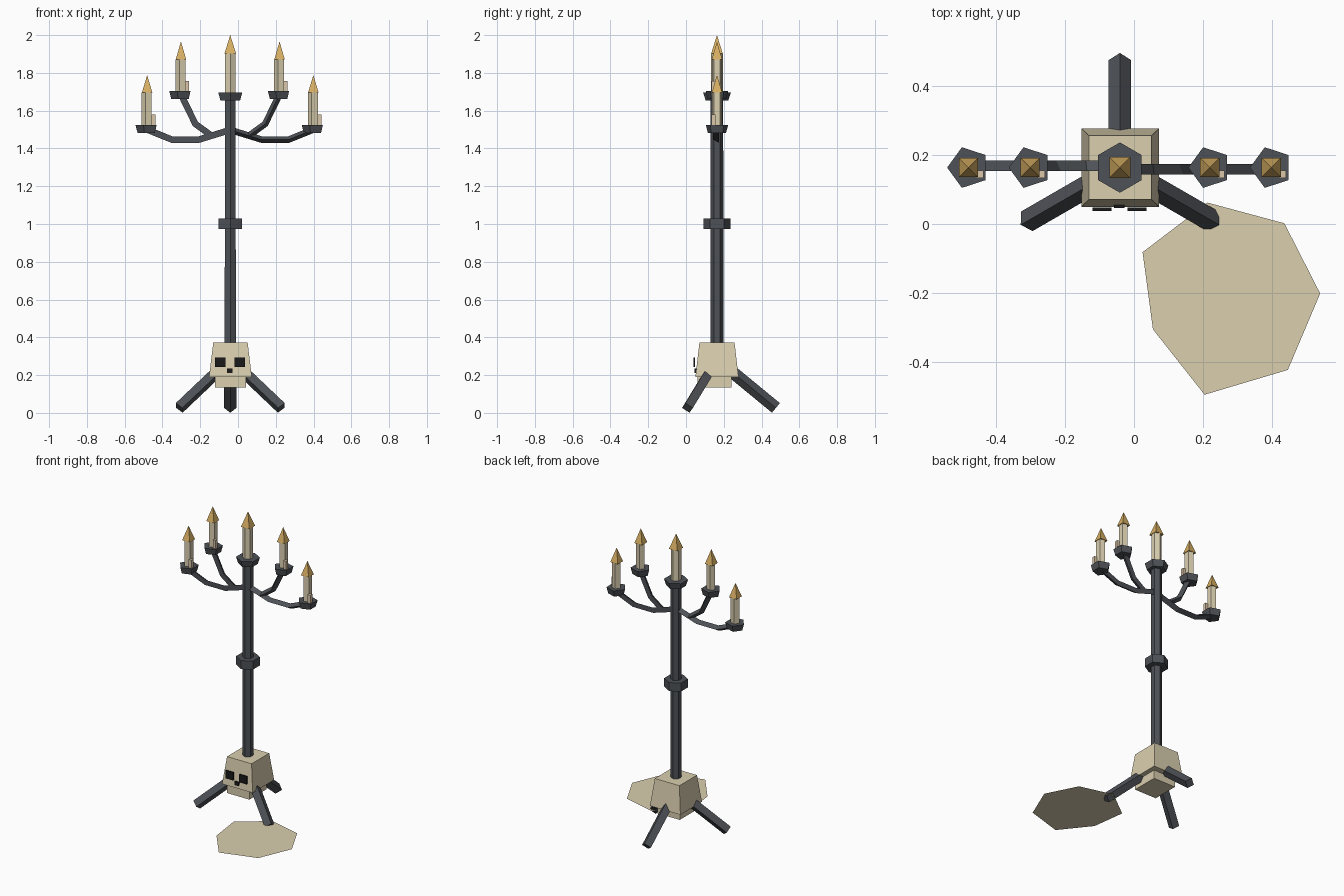
import bpy
import bmesh
from math import cos, sin, pi, radians
from mathutils import Vector

cube = bpy.data.objects.get("Cube")
if cube:
    bpy.data.objects.remove(cube, do_unlink=True)

PX, PY = -0.041, 0.164  # axis of the stand


def material(name, r, g, b):
    m = bpy.data.materials.new(name)
    m.use_nodes = True
    m.diffuse_color = (r, g, b, 1)
    bsdf = m.node_tree.nodes["Principled BSDF"]
    bsdf.inputs["Base Color"].default_value = (r, g, b, 1)
    bsdf.inputs["Roughness"].default_value = 0.9
    return m


IRON = material("dark iron", 0.075, 0.082, 0.093)
BONE = material("bone", 0.70, 0.62, 0.43)
BLACK = material("black", 0.01, 0.01, 0.011)
FLAME = material("flame", 0.69, 0.43, 0.125)
WAX = material("wax drip", 0.72, 0.57, 0.40)


def loft(name, rings, mat):
    """Skin closed rings of points, with flat end caps."""
    bm = bmesh.new()
    loops = [[bm.verts.new(p) for p in ring] for ring in rings]
    n = len(loops[0])
    for a, b in zip(loops, loops[1:]):
        for i in range(n):
            j = (i + 1) % n
            bm.faces.new((a[i], a[j], b[j], b[i]))
    bm.faces.new(loops[0])
    if len(loops) > 1:
        bm.faces.new(loops[-1])
        bmesh.ops.remove_doubles(bm, verts=bm.verts, dist=1e-5)
        bmesh.ops.recalc_face_normals(bm, faces=bm.faces)
    me = bpy.data.meshes.new(name)
    bm.to_mesh(me)
    bm.free()
    me.materials.append(mat)
    ob = bpy.data.objects.new(name, me)
    bpy.context.collection.objects.link(ob)
    return ob


def prism(name, x, y, levels, sides, turn, mat):
    """Upright faceted solid; levels are (height, radius) pairs."""
    angles = [radians(turn) + 2 * pi * i / sides for i in range(sides)]
    return loft(name, [[(x + r * cos(a), y + r * sin(a), z) for a in angles]
                       for z, r in levels], mat)


def box(name, x, y, z, mat, taper=(0, 0)):
    """Box from (min, max) ranges; the top shrinks by the taper."""
    rings = []
    for h, (tx, ty) in zip(z, ((0, 0), taper)):
        x0, x1, y0, y1 = x[0] + tx, x[1] - tx, y[0] + ty, y[1] - ty
        rings.append([(x0, y0, h), (x1, y0, h), (x1, y1, h), (x0, y1, h)])
    return loft(name, rings, mat)


def bar(name, path, radius, sides, turn, mat):
    """Faceted bar along a path lying in a vertical plane."""
    pts = [Vector(p) for p in path]
    flat = pts[-1] - pts[0]
    side = Vector((-flat.y, flat.x, 0)).normalized()
    angles = [radians(turn) + 2 * pi * k / sides for k in range(sides)]
    rings = []
    for i, p in enumerate(pts):
        before = (p - pts[i - 1]).normalized() if i else Vector()
        after = (pts[i + 1] - p).normalized() if i + 1 < len(pts) else Vector()
        up = side.cross((before + after).normalized())
        rings.append([p + radius * (side * sin(t) + up * cos(t)) for t in angles])
    return loft(name, rings, mat)


# Pole and collar
prism("pole", PX, PY, [(0.3, 0.034), (1.67, 0.033)], 6, 30, IRON)
prism("pole_collar", PX, PY, [(0.973, 0.072), (1.03, 0.072)], 6, 30, IRON)

# Skull base with jaw and face plates
box("skull", (-0.153, 0.073), (0.05, 0.278), (0.191, 0.372), BONE, (0.022, 0.021))
box("jaw", (-0.122, 0.042), (0.06, 0.24), (0.134, 0.2), BONE)
for name, x in (("right_eye", -0.121), ("left_eye", -0.019)):
    box(name, (x, x + 0.056), (0.0385, 0.048), (0.242, 0.294), BLACK)
box("nose", (-0.058, -0.028), (0.046, 0.0555), (0.21, 0.235), BLACK)

# Three splayed square legs, set on edge
for name, angle in (("back_leg", 90), ("right_leg", 210), ("left_leg", 330)):
    c, s = cos(radians(angle)), sin(radians(angle))
    bar(name, [(PX + r * c, PY + r * s, z)
               for r, z in ((0.04, 0.25), (0.312, 0.0265))], 0.033, 4, 0, IRON)

# Curved three-sided arms on both sides
LOWER = [(0.01, 1.495), (0.165, 1.447), (0.31, 1.447), (0.44, 1.5)]
UPPER = [(0.1, 1.468), (0.185, 1.53), (0.26, 1.685)]
for label, s in (("left", 1), ("right", -1)):
    for level, path in (("lower", LOWER), ("upper", UPPER)):
        bar(f"{label}_{level}_arm", [(PX + s * d, PY, z) for d, z in path],
            0.02, 3, -90, IRON)


def candle(name, x, cup, top, tip, cup_r, r, sides, turn, drip):
    """Cup, candle, pyramid flame and an optional wax drip."""
    prism(name + "_cup", x, PY, [(cup - 0.042, cup_r * 0.82), (cup, cup_r)],
          sides, turn, IRON)
    prism(name + "_candle", x, PY, [(cup - 0.01, r), (top, r)], sides, turn, BONE)
    prism(name + "_flame", x, PY, [(top, r * 1.36), (tip, 0)], 4, 45, FLAME)
    if drip:
        box(name + "_drip", (x + 0.022, x + 0.043), (PY - 0.03, PY - 0.009),
            (cup - 0.01, cup + drip), WAX)


candle("centre", PX, 1.695, 1.902, 2.0, 0.073, 0.032, 6, 30, 0)
for label, s in (("left", 1), ("right", -1)):
    candle(label + "_upper", PX + s * 0.261, 1.703, 1.87, 1.966,
           0.062, 0.029, 5, 180, 0.055)
    candle(label + "_lower", PX + s * 0.44, 1.525, 1.695, 1.788,
           0.062, 0.029, 5, 180, 0.055)

# Flat seven-sided puddle just above the floor
outline = [(0.214, 0.062), (0.025, -0.082), (0.055, -0.306), (0.205, -0.496),
           (0.447, -0.424), (0.541, -0.202), (0.437, 0.002)]
loft("floor_puddle", [[(x, y, 0.036) for x, y in outline]], BONE)
